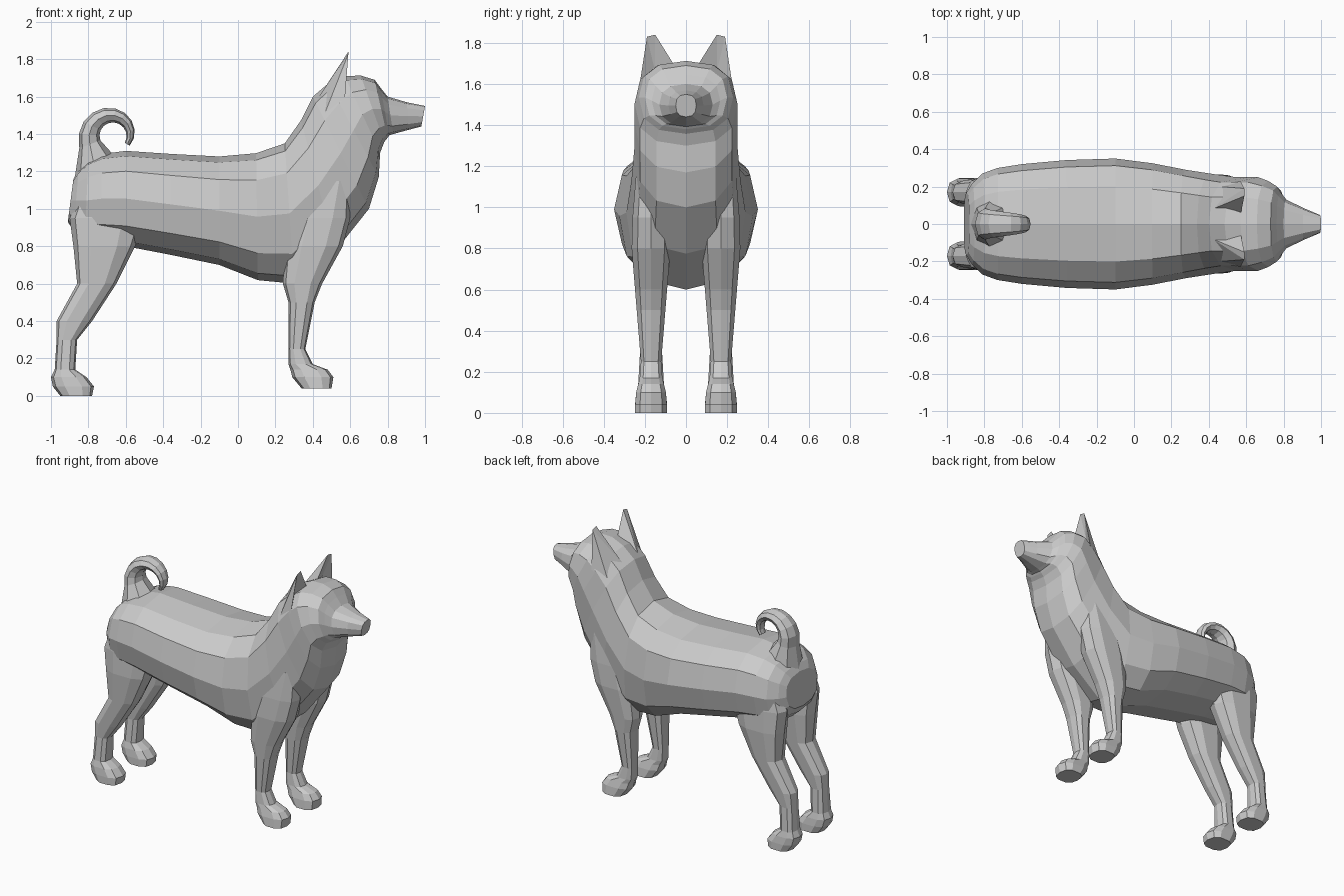
import bpy, bmesh, math

if "Cube" in bpy.data.objects:
    bpy.data.objects.remove(bpy.data.objects["Cube"], do_unlink=True)

grey = (.6, .6, .6, 1)
fur = bpy.data.materials.new("grey fur")
fur.use_nodes = True
fur.diffuse_color = grey
fur.node_tree.nodes["Principled BSDF"].inputs["Base Color"].default_value = grey


def finish(name, bm):
    """Turn the bmesh into a flat-shaded grey object."""
    bmesh.ops.recalc_face_normals(bm, faces=bm.faces[:])
    mesh = bpy.data.meshes.new(name)
    bm.to_mesh(mesh)
    bm.free()
    mesh.materials.append(fur)
    part = bpy.data.objects.new(name, mesh)
    bpy.context.collection.objects.link(part)


def signed_power(value, power):
    return math.copysign(abs(value) ** power, value)


def loft(name, sections, sides, power, centre_y=0):
    """Skin over rounded rings; a section is (x, z, opposite x, opposite z, half width)."""
    bm = bmesh.new()
    rings = []
    for near_x, near_z, far_x, far_z, half_width in sections:
        ring = []
        for i in range(sides):
            angle = math.tau * i / sides
            across = (1 - signed_power(math.cos(angle), power)) / 2
            x = near_x + (far_x - near_x) * across
            y = centre_y + half_width * signed_power(math.sin(angle), power)
            z = near_z + (far_z - near_z) * across
            ring.append(bm.verts.new((x, y, z)))
        rings.append(ring)
    for ring, following in zip(rings, rings[1:]):
        for i in range(sides):
            j = (i + 1) % sides
            bm.faces.new((ring[i], ring[j], following[j], following[i]))
    bm.faces.new(rings[0])
    bm.faces.new(rings[-1])
    finish(name, bm)


def add_midpoints(keys):
    """Insert a smoothly curved section between each pair of key sections."""
    padded = [keys[0], *keys, keys[-1]]
    result = [keys[0]]
    for before, start, end, after in zip(padded, padded[1:], padded[2:], padded[3:]):
        middle = [(9 * (b + c) - a - d) / 16 for a, b, c, d in zip(before, start, end, after)]
        result += [middle, end]
    return result


# Body from rump through chest and neck to nose: back line, belly line, half width
body_keys = [
    (-.88, 1.16, -.91, .93, .17),
    (-.8, 1.26, -.82, .83, .27),
    (-.6, 1.31, -.6, .8, .32),
    (-.1, 1.28, -.1, .7, .35),
    (.25, 1.35, .3, .6, .29),
    (.4, 1.6, .7, 1, .25),
    (.57, 1.71, .76, 1.3, .25),
    (.73, 1.69, .8, 1.38, .2),
    (.8, 1.6, .83, 1.4, .13),
    (1, 1.55, .98, 1.44, .05),
]
loft("body_and_head", add_midpoints(body_keys), sides=12, power=.8)

# Tail rising from a broad root and tapering around a curl
tail_sections = [(-.88, 1.12, -.64, 1.26, .14)]
steps = 10
for i in range(steps + 1):
    t = i / steps
    angle = math.radians(200 - 230 * t)
    radius = .13 - .04 * t
    thickness = .06 - .045 * t
    outer, inner = radius + thickness, radius - thickness
    dx, dz = math.cos(angle), math.sin(angle)
    tail_sections.append((-.67 + outer * dx, 1.39 + outer * dz,
                          -.67 + inner * dx, 1.39 + inner * dz, .09 - .06 * t))
loft("tail", tail_sections, sides=8, power=1)


def leg(name, rows, side):
    """Leg from level rows (height, back x, front x), widest at the thigh and at the paw."""
    sections = []
    for z, back, front in rows:
        limb = .03 + .085 * min(z, 1.7 - z)
        paw = min(.08, .1 - z / 4)
        sections.append((front, z, back, z, max(limb, paw)))
    loft(name, sections, sides=10, power=.75, centre_y=.17 * side)


# Leg rows from inside the trunk down to the sole
front_rows = [(1.15, .4, .6), (.95, .28, .6), (.8, .25, .56), (.6, .24, .45), (.5, .27, .41),
              (.25, .27, .36), (.17, .27, .4), (.14, .28, .48), (.1, .29, .51), (.04, .34, .5)]
hind_rows = [(1.15, -.82, -.6), (.95, -.9, -.5), (.8, -.88, -.55), (.6, -.86, -.65),
             (.4, -.97, -.78), (.3, -.97, -.86), (.14, -.98, -.87), (.1, -1, -.81),
             (.05, -.99, -.77), (0, -.95, -.78)]


def ear(name, side):
    """Broad-backed pointed ear with a hollow front."""
    bm = bmesh.new()
    corners = [(.42, .08, 1.58), (.46, .2, 1.5), (.57, .23, 1.57), (.54, .15, 1.66),
               (.57, .05, 1.68), (.59, .15, 1.84), (.59, .19, 1.83)]
    crown, nape, outer, hollow, inner, tip, tip_side = [
        bm.verts.new((x, y * side, z)) for x, y, z in corners]
    for face in ((crown, inner, tip), (crown, tip, tip_side), (crown, tip_side, nape),
                 (nape, tip_side, outer), (outer, tip_side, hollow), (hollow, tip_side, tip),
                 (hollow, tip, inner), (crown, nape, hollow), (nape, outer, hollow),
                 (crown, hollow, inner)):
        bm.faces.new(face)
    finish(name, bm)


# Mirrored parts on both flanks
for label, side in (("left", 1), ("right", -1)):
    leg(label + "_front_leg", front_rows, side)
    leg(label + "_hind_leg", hind_rows, side)
    ear(label + "_ear", side)
